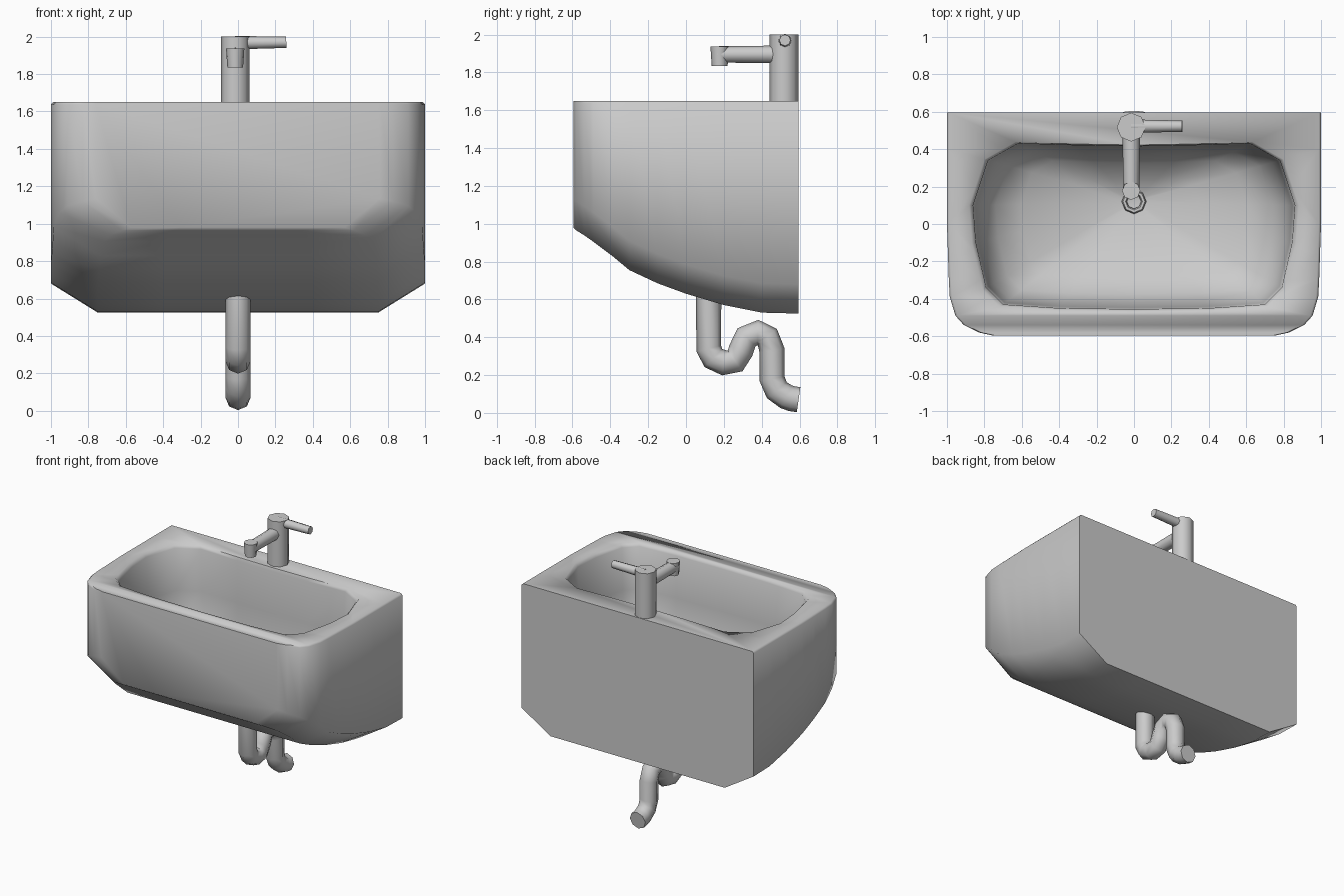
import bpy, bmesh, math
from mathutils import Vector

if "Cube" in bpy.data.objects:
    bpy.data.objects.remove(bpy.data.objects["Cube"])


def activate(o):
    bpy.ops.object.select_all(action='DESELECT')
    o.select_set(True)
    bpy.context.view_layer.objects.active = o


def smooth(o, deg):
    activate(o)
    bpy.ops.object.shade_smooth_by_angle(angle=math.radians(deg))


def loft(name, rings):
    """Skin a series of closed rings and cap both ends."""
    bm = bmesh.new()
    vs = [[bm.verts.new(p) for p in r] for r in rings]
    n = len(vs[0])
    for a, b in zip(vs, vs[1:]):
        for i in range(n):
            j = (i + 1) % n
            bm.faces.new((a[i], a[j], b[j], b[i]))
    bm.faces.new(vs[0])
    bm.faces.new(vs[-1])
    bmesh.ops.recalc_face_normals(bm, faces=bm.faces)
    me = bpy.data.meshes.new(name)
    bm.to_mesh(me)
    bm.free()
    o = bpy.data.objects.new(name, me)
    bpy.context.collection.objects.link(o)
    return o


def rod(name, a, b, r1, r2, sides=8):
    """Tapered rod between two points."""
    a, b = Vector(a), Vector(b)
    d = b - a
    bpy.ops.mesh.primitive_cone_add(vertices=sides, radius1=r1, radius2=r2,
                                    depth=d.length, location=(a + b) / 2,
                                    rotation=d.to_track_quat('Z', 'Y').to_euler())
    o = bpy.context.object
    o.name = name
    smooth(o, 50)
    return o


TOP = 1.65

# Basin body: U-shaped sections from front to back (y, half width, bottom z)
stations = [(-.595, .76, .98), (-.58, .83, .965), (-.54, .91, .94), (-.49, .955, .905),
            (-.39, .985, .83), (-.3, .99, .755), (-.15, .995, .685), (0, 1, .63),
            (.2, 1, .57), (.4, 1, .53), (.595, 1, .525)]
sections = []
for y, w, b in stations:
    half = [(w - .012, TOP), (w, TOP - .012), (w, b + .155), (.75 * w, b), (.4 * w, b)]
    half_l = [(-x, z) for x, z in reversed(half)]
    sections.append([(x, y, z) for x, z in half + half_l])
body = loft("basin", sections)

# Bowl hollow: mirrored outline shrinking toward the drain
side = [(.4, -.45), (.7, -.43), (.79, -.34), (.845, -.1), (.86, .1),
        (.78, .34), (.62, .43), (.3, .42)]
outline = [(0, -.455)] + side + [(0, .415)] + [(-x, y) for x, y in reversed(side)]
DY = .12
levels = [(1.70, 1.03), (1.65, 1.025), (1.625, 1.0), (1.3, .985), (1.08, .95),
          (.95, .86), (.88, .7), (.81, .4), (.76, .08)]
bowl = loft("bowl_cutter", [[(x * s, DY + (y - DY) * s, z) for x, y in outline]
                            for z, s in levels])
bowl.hide_render = True
activate(body)
m = body.modifiers.new("bowl", 'BOOLEAN')
m.operation = 'DIFFERENCE'
m.solver = 'EXACT'
m.object = bowl
bpy.ops.object.modifier_apply(modifier=m.name)
bpy.data.objects.remove(bowl)
smooth(body, 62)

# Drain ring
bpy.ops.mesh.primitive_torus_add(major_segments=8, minor_segments=6, major_radius=.052,
                                 minor_radius=.014, location=(0, DY, .775))
bpy.context.object.name = "drain_ring"
smooth(bpy.context.object, 60)

# Waste pipe with S trap
path = [(.12, .66), (.12, .34), (.145, .29), (.2, .265), (.26, .275), (.29, .33),
        (.32, .4), (.38, .425), (.43, .4), (.455, .33), (.455, .18), (.48, .12),
        (.53, .085), (.56, .075), (.595, .07)]
cu = bpy.data.curves.new("waste_pipe", 'CURVE')
cu.dimensions = '3D'
cu.bevel_depth = .067
cu.bevel_resolution = 2
cu.use_fill_caps = True
sp = cu.splines.new('POLY')
sp.points.add(len(path) - 1)
for p, (y, z) in zip(sp.points, path):
    p.co = (0, y, z, 1)
pipe = bpy.data.objects.new("waste_pipe", cu)
bpy.context.collection.objects.link(pipe)
activate(pipe)
bpy.ops.object.convert(target='MESH')
smooth(bpy.context.object, 60)

# Tap: post, spout, nozzle and lever
X, Y = -.015, .518
rod("tap_post", (X, Y, 1.62), (X, Y, 2.0), .077, .077)
rod("tap_spout", (X, Y, 1.895), (X, .165, 1.895), .047, .043)
rod("tap_nozzle", (X, .178, 1.835), (X, .178, 1.937), .042, .049)
rod("tap_lever", (X, Y + .005, 1.968), (.258, Y + .005, 1.97), .036, .03)
